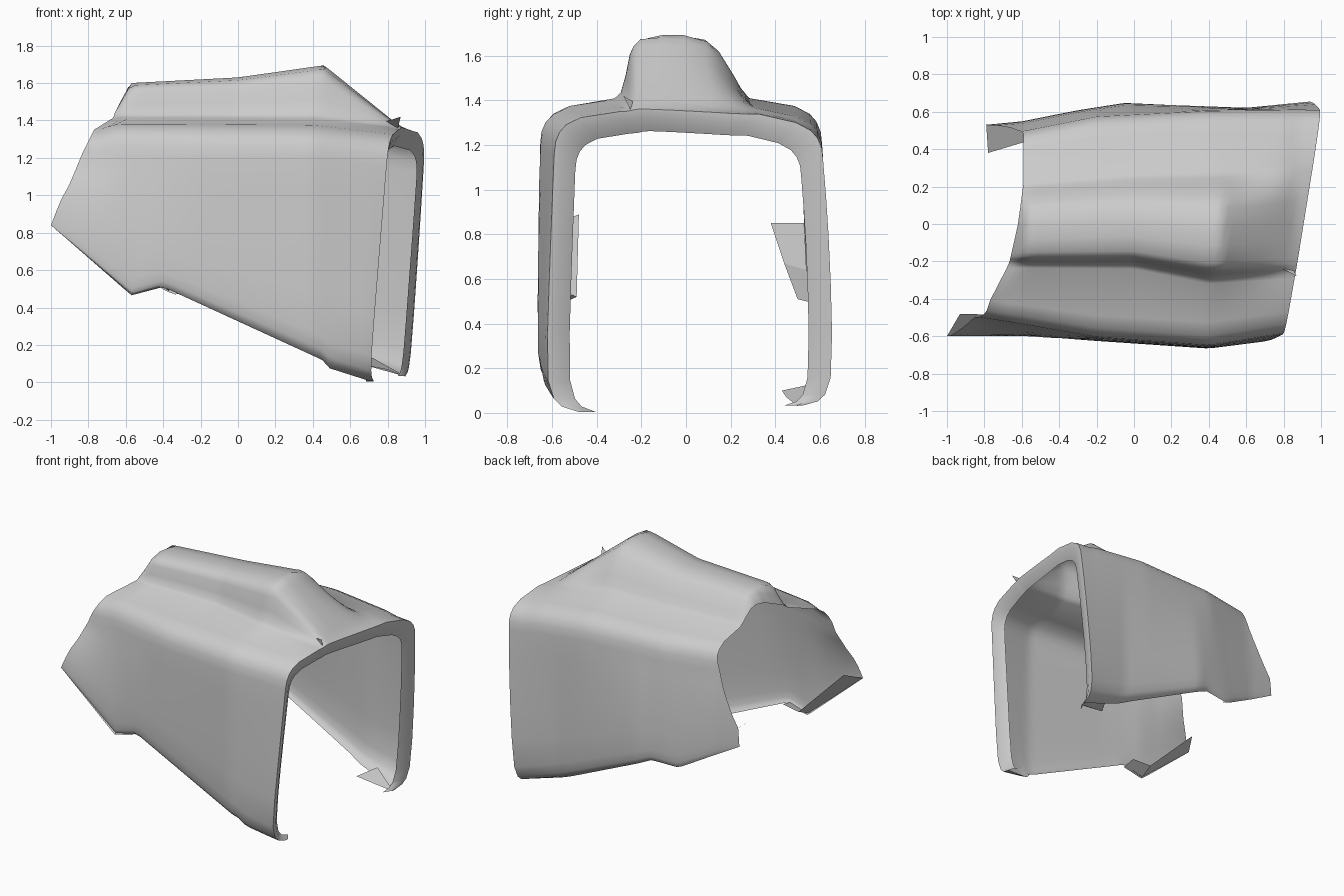
import bpy, bmesh, math

if "Cube" in bpy.data.objects:
    bpy.data.objects.remove(bpy.data.objects["Cube"])


def curve(*pts):
    """Piecewise linear function through (a, b) pairs."""
    def f(a):
        if a <= pts[0][0]:
            return pts[0][1]
        for (a0, b0), (a1, b1) in zip(pts, pts[1:]):
            if a <= a1:
                return b0 + (b1 - b0) * (a - a0) / (a1 - a0)
        return pts[-1][1]
    return f


# Side walls, one set of curves for each side: -1 is front, 1 is back
width = {-1: curve((-1, .6), (-.55, .6), (-.3, .62), (.4, .667), (.7, .63), (.8, .605)),
         1: curve((-.8, .53), (-.6, .55), (-.3, .61), (-.05, .65), (.6, .622), (1, .665))}
shoulder = {-1: curve((-.9, .49), (-.6, .54), (-.2, .61), (.4, .655), (.8, .59)),
            1: curve((-.6, .5), (-.2, .58), (.4, .61), (1, .615))}
bottom = {-1: curve((-1, .84), (-.57, .465), (-.4, .51), (.45, .12), (.49, .075), (.71, .005)),
          1: curve((-.8, .72), (-.35, .47), (-.15, .48), (.6, .13), (.92, .025))}
curl = {-1: curve((-1, 0), (-.4, .03), (.4, .06), (.7, .14)),
        1: curve((-.8, 0), (-.3, .02), (.5, .06), (.9, .13))}
# Left end of the shell, by height on the walls and by depth on the roof
end_by_z = {-1: curve((.84, -1), (.97, -.95), (1.06, -.9), (1.23, -.83), (1.39, -.75)),
            1: curve((.72, -.8), (.85, -.79), (.95, -.73), (1.1, -.66), (1.3, -.59))}
end_by_y = curve((-.35, -.73), (-.2, -.665), (0, -.62), (.3, -.58))
# Roof and raised hump, which slopes down at both ends
roof = curve((-.75, 1.385), (-.65, 1.415), (-.3, 1.415), (.4, 1.41), (.8, 1.365), (.88, 1.345), (1, 1.335))
crest = curve((-.67, 1.43), (-.65, 1.46), (-.575, 1.6), (0, 1.63), (.46, 1.695),
              (.74, 1.47), (.87, 1.365), (.95, 1.34))
hump_edge = {-1: curve((-.65, -.235), (0, -.24), (.4, -.32), (.8, -.295)),
             1: curve((-.6, .22), (0, .27), (.6, .29), (.95, .33))}

WALL = [(0, 1), (.02, .5), (.05, .25), (.12, .06), (.3, 0), (.5, 0), (.7, 0), (.85, 0), (1, 0)]
CORNER = [(.99, -.15), (.96, -.105), (.91, -.07), (.8, -.035)]
HUMP = [(0, 0), (.045, .1), (.08, .37), (.11, .7), (.135, .82), (.185, .93), (.34, 1), (.5, 1),
        (.67, .93), (.77, .75), (.88, .38), (.94, .16), (1, 0)]


def wall_row(side, v, c):
    def f(x):
        b = bottom[side](x)
        w = width[side](x) + (shoulder[side](x) - width[side](x)) * v ** 2
        return side * (w - c * curl[side](x)), b + (roof(x) - .21 - b) * v
    return f, lambda y, z: end_by_z[side](z)


def corner_row(side, k, dz):
    return (lambda x: (side * k * shoulder[side](x), roof(x) + dz),
            lambda y, z: end_by_z[side](z))


def hump_row(k, h):
    def f(x):
        a, b = hump_edge[-1](x), hump_edge[1](x)
        return a + (b - a) * k, roof(x) + max(0, crest(x) - roof(x)) * h
    return f, lambda y, z: end_by_y(y)


def rim_end(y, z):
    return .80 + .165 * (y + .6) + .075 * (z - 1.25)


def settle(f, end, x):
    """Find where a row meets an end boundary."""
    for _ in range(40):
        x = .5 * x + .5 * end(*f(x))
    return x


def side_rows(side):
    return ([wall_row(side, v, c) for v, c in WALL]
            + [corner_row(side, k, dz) for k, dz in CORNER])


def make_object(name, bm):
    mesh = bpy.data.meshes.new(name)
    bm.to_mesh(mesh)
    bm.free()
    mesh.materials.append(grey)
    ob = bpy.data.objects.new(name, mesh)
    bpy.context.collection.objects.link(ob)
    return ob


def strip(name, edge_a, edge_b):
    """Sheet between two edges with the same number of points."""
    bm = bmesh.new()
    a = [bm.verts.new(p) for p in edge_a]
    b = [bm.verts.new(p) for p in edge_b]
    for i in range(len(a) - 1):
        bm.faces.new((a[i], a[i + 1], b[i + 1], b[i]))
    return make_object(name, bm)


grey = bpy.data.materials.new("light_grey")
grey.diffuse_color = (.6, .6, .6, 1)
grey.use_nodes = True
grey.node_tree.nodes["Principled BSDF"].inputs["Base Color"].default_value = grey.diffuse_color

rows = side_rows(-1) + [hump_row(k, h) for k, h in HUMP] + side_rows(1)[::-1]
STEPS = 44

# Shell: rows of points from the ragged left end to the slanted rim
bm = bmesh.new()
grid = []
for f, left in rows:
    x0, x1 = settle(f, left, -.8), settle(f, rim_end, .85)
    pts = []
    for i in range(STEPS + 1):
        x = x0 + (x1 - x0) * i / STEPS
        pts.append((x, *f(x)))
    # Rim: flat lip, then a sloped return inwards
    x, y, z = pts[-1]
    for sy, sz, dx in ((.94, .955, -.005), (.84, .885, -.04)):
        pts.append((x + dx, y * sy, .5 + (z - .5) * sz if z > .5 else z))
    grid.append([bm.verts.new(p) for p in pts])
for a, b in zip(grid, grid[1:]):
    for i in range(len(a) - 1):
        bm.faces.new((a[i], a[i + 1], b[i + 1], b[i]))
bmesh.ops.recalc_face_normals(bm, faces=bm.faces)
bm.normal_update()
if sum(f.normal.z * f.calc_area() for f in bm.faces) < 0:
    bmesh.ops.reverse_faces(bm, faces=bm.faces)
shell = make_object("cowl_shell", bm)

# Folded flanges inside the left end of both walls
strip("front_flange",
      [(-1, -.6, .84), (-.57, -.6, .47), (-.42, -.61, .51)],
      [(-.93, -.48, .89), (-.56, -.49, .52), (-.42, -.51, .53)])
strip("back_flange",
      [(-.79, .53, .85), (-.6, .54, .64), (-.37, .58, .49)],
      [(-.78, .38, .85), (-.58, .44, .67), (-.37, .5, .51)])

# Hooked foot at the lower back corner of the rim
strip("back_foot", [(.65, .43, .1), (.72, .57, .13)], [(.80, .45, .07), (.9, .5, .03)])

# Small bent fin standing on the roof next to the rim
strip("rim_fin", [(.76, -.22, 1.385), (.83, -.16, 1.37)], [(.87, -.28, 1.42), (.85, -.24, 1.34)])

bpy.context.view_layer.objects.active = shell
shell.select_set(True)
bpy.ops.object.shade_smooth_by_angle(angle=math.radians(50))
